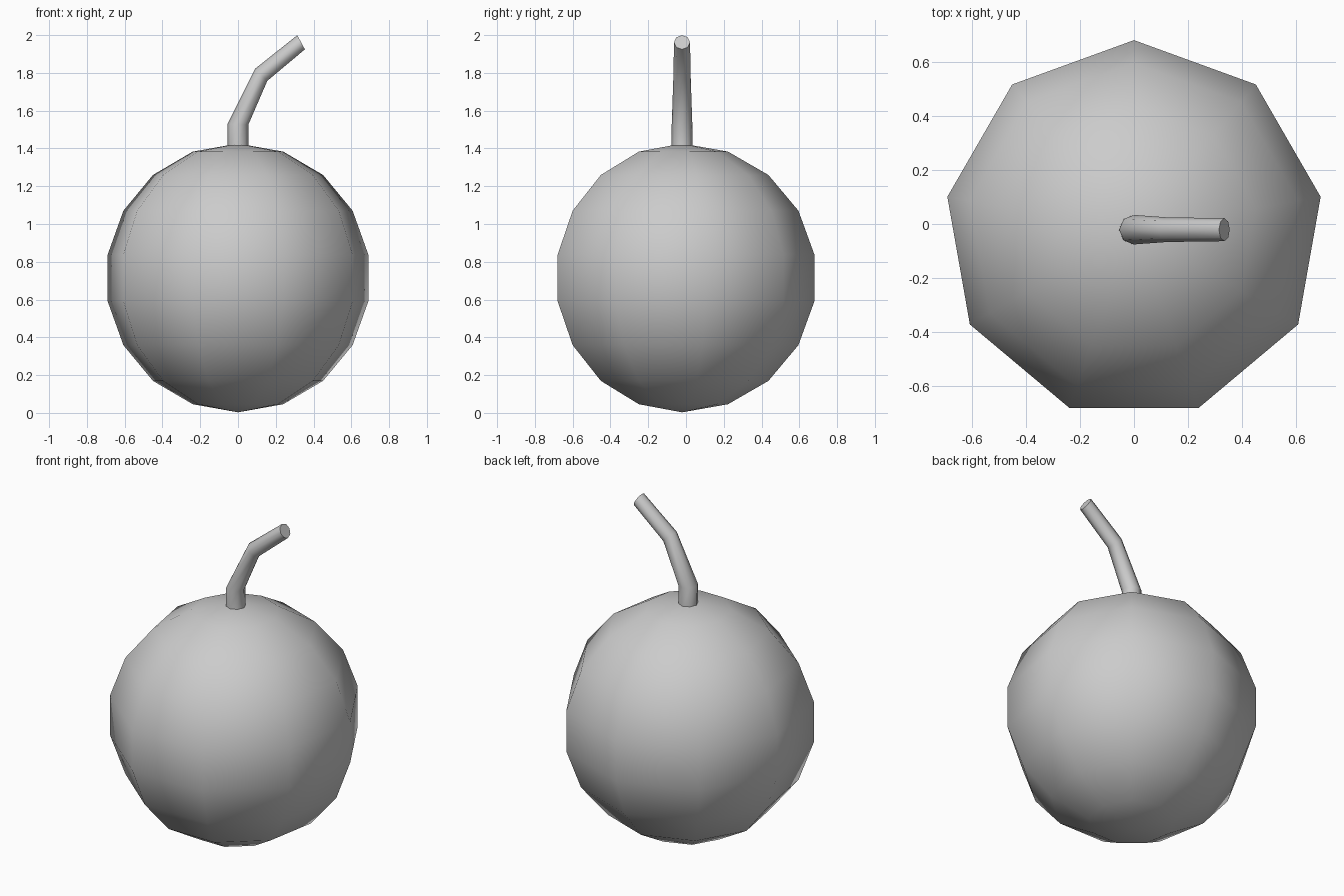
import bpy, bmesh
from math import sin, cos, pi, radians

if "Cube" in bpy.data.objects:
    bpy.data.objects.remove(bpy.data.objects["Cube"])

CY = -0.021  # nine-sided body has its axis slightly off the box centre


def make_object(name, bm):
    bmesh.ops.recalc_face_normals(bm, faces=bm.faces)
    mesh = bpy.data.meshes.new(name)
    bm.to_mesh(mesh)
    bm.free()
    obj = bpy.data.objects.new(name, mesh)
    bpy.context.collection.objects.link(obj)
    return obj


# Round fruit body: nine segments, nine bands, a corner at +y
R, CZ, N = 0.7115, 0.7145, 9
bm = bmesh.new()
bottom = bm.verts.new((0, CY, CZ - R))
top = bm.verts.new((0, CY, CZ + R))
rings = []
for k in range(1, N):
    r, z = R * sin(pi * k / N), CZ - R * cos(pi * k / N)
    rings.append([bm.verts.new((r * sin(2 * pi * i / N), CY + r * cos(2 * pi * i / N), z))
                  for i in range(N)])
for i in range(N):
    j = (i + 1) % N
    bm.faces.new((bottom, rings[0][i], rings[0][j]))
    bm.faces.new((top, rings[-1][j], rings[-1][i]))
    for a, b in zip(rings, rings[1:]):
        bm.faces.new((a[i], a[j], b[j], b[i]))
for f in bm.faces:
    f.smooth = True
make_object("fruit_body", bm)

# Bent, tapering stem: x, z, radius, tilt towards +x in degrees
path = [(0, 1.415, 0.0555, 0),
        (0, 1.528, 0.0545, 3),
        (0.123, 1.79, 0.0455, 45),
        (0.334, 1.962, 0.0425, 62)]
S = 8
bm = bmesh.new()
rings = []
for x, z, r, tilt in path:
    t = radians(tilt)
    ring = []
    for i in range(S):
        a = 2 * pi * i / S
        u = r * cos(a)
        ring.append(bm.verts.new((x + u * cos(t), CY + r * sin(a), z - u * sin(t))))
    rings.append(ring)
for a, b in zip(rings, rings[1:]):
    for i in range(S):
        j = (i + 1) % S
        bm.faces.new((a[i], a[j], b[j], b[i]))
bm.faces.new(rings[0][::-1])
bm.faces.new(rings[-1])
stem = make_object("stem", bm)

# Smooth sides, crisp end caps
bpy.context.view_layer.objects.active = stem
stem.select_set(True)
bpy.ops.object.shade_smooth_by_angle(angle=radians(60))
